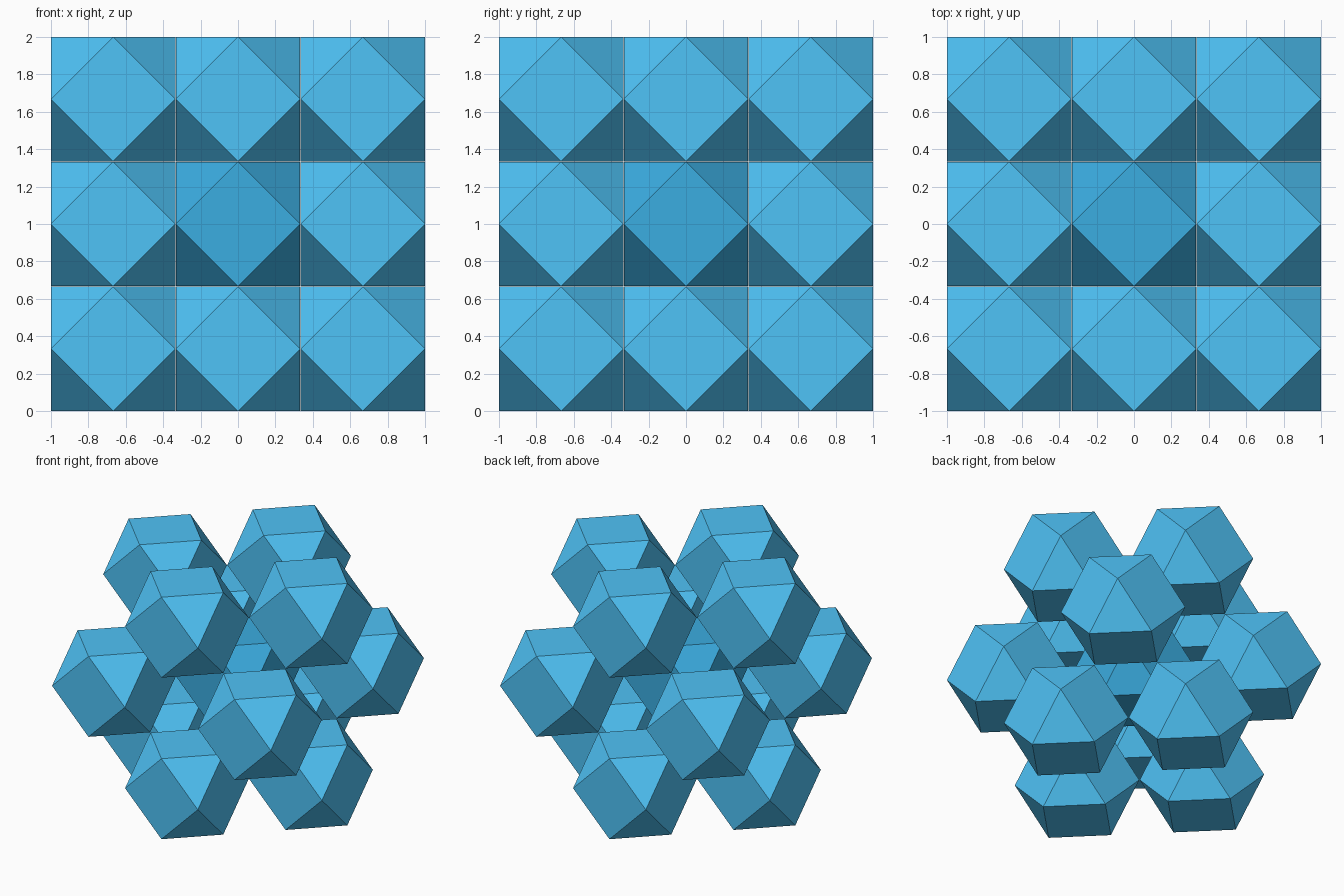
import bpy, bmesh
from itertools import product
from mathutils import Vector

if "Cube" in bpy.data.objects:
    bpy.data.objects.remove(bpy.data.objects["Cube"])

R = 0.3325        # half width of one small solid
D = 1.0 - R       # centre offset so the whole spans 2 units


def corner_directions():
    """The 12 corners of a cuboctahedron: permutations of (+-1, +-1, 0)."""
    dirs = []
    for zero_axis in range(3):
        for a, b in product((-1, 1), repeat=2):
            v = [a, b]
            v.insert(zero_axis, 0)
            dirs.append(Vector(v))
    return dirs


def material(name, color):
    mat = bpy.data.materials.new(name)
    mat.diffuse_color = (*color, 1)
    mat.use_nodes = True
    mat.node_tree.nodes["Principled BSDF"].inputs["Base Color"].default_value = mat.diffuse_color
    return mat


def cuboctahedron(name, mat):
    """Convex hull of the 12 corners, with flat squares and triangles."""
    bm = bmesh.new()
    for d in corner_directions():
        bm.verts.new(d * R)
    bmesh.ops.convex_hull(bm, input=bm.verts[:])
    bmesh.ops.dissolve_limit(bm, angle_limit=0.02, verts=bm.verts[:], edges=bm.edges[:])
    bmesh.ops.recalc_face_normals(bm, faces=bm.faces[:])
    me = bpy.data.meshes.new(name)
    bm.to_mesh(me)
    bm.free()
    me.materials.append(mat)
    return me


def place(name, mesh, location):
    ob = bpy.data.objects.new(name, mesh)
    ob.location = location
    bpy.context.collection.objects.link(ob)


centre = Vector((0, 0, 1))

# Core solid, slightly darker
core = cuboctahedron("core", material("core_blue", (0.044, 0.418, 0.753)))
place("core", core, centre)

# Twelve outer solids, one at each corner of a larger cuboctahedron
outer = cuboctahedron("outer_solid", material("light_blue", (0.078, 0.546, 0.93)))
for i, d in enumerate(corner_directions(), 1):
    place(f"outer_solid_{i:02d}", outer, centre + d * D)
